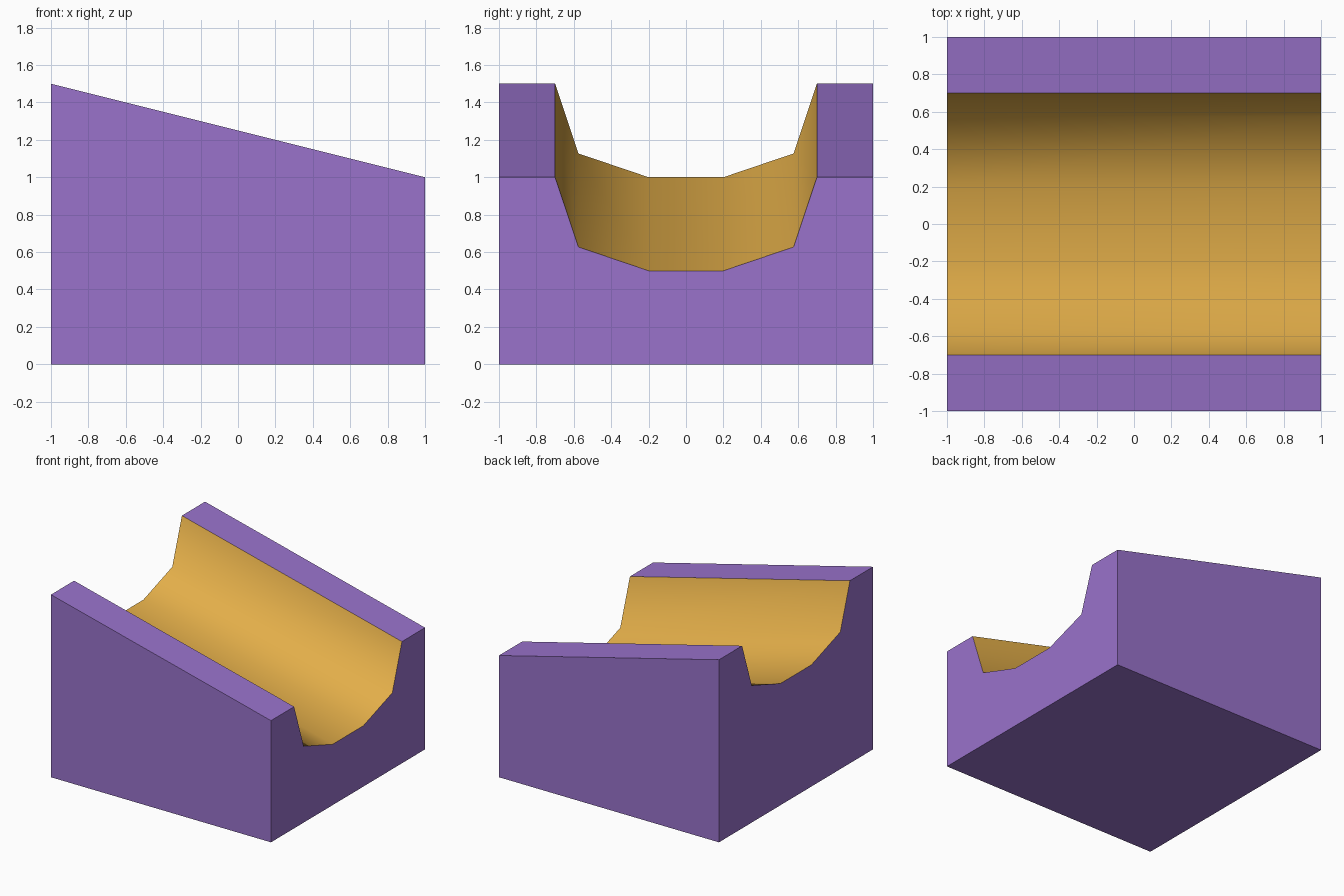
import bpy, bmesh

if "Cube" in bpy.data.objects:
    bpy.data.objects.remove(bpy.data.objects["Cube"])

def material(name, color):
    m = bpy.data.materials.new(name)
    m.diffuse_color = (*color, 1.0)
    m.use_nodes = True
    m.node_tree.nodes["Principled BSDF"].inputs["Base Color"].default_value = m.diffuse_color
    return m

purple = material("purple", (0.32, 0.17, 0.60))
gold = material("gold", (0.76, 0.42, 0.066))

# Cross-section of the block: one half (y, z at the low end), then mirrored
half = [(1, 0), (1, 1), (0.7, 1), (0.575, 0.627), (0.2, 0.5)]
profile = half + [(-y, z) for y, z in reversed(half)]

bm = bmesh.new()

def section(x, rise):
    return [bm.verts.new((x, y, z + (rise if z > 0 else 0))) for y, z in profile]

low, high = section(1, 0), section(-1, 0.5)

# End caps and the sides between them; the channel faces are gold and smooth
bm.faces.new(low)
bm.faces.new(list(reversed(high)))
n = len(profile)
for i in range(n):
    j = (i + 1) % n
    f = bm.faces.new((low[i], high[i], high[j], low[j]))
    if 2 <= i <= 6:
        f.material_index = 1
        f.smooth = True
bmesh.ops.recalc_face_normals(bm, faces=bm.faces[:])

# Sharp edges everywhere except between neighbouring channel faces
for e in bm.edges:
    e.smooth = all(f.smooth for f in e.link_faces)

mesh = bpy.data.meshes.new("sloped_channel_block")
bm.to_mesh(mesh)
bm.free()
mesh.materials.append(purple)
mesh.materials.append(gold)
obj = bpy.data.objects.new("sloped_channel_block", mesh)
bpy.context.collection.objects.link(obj)
